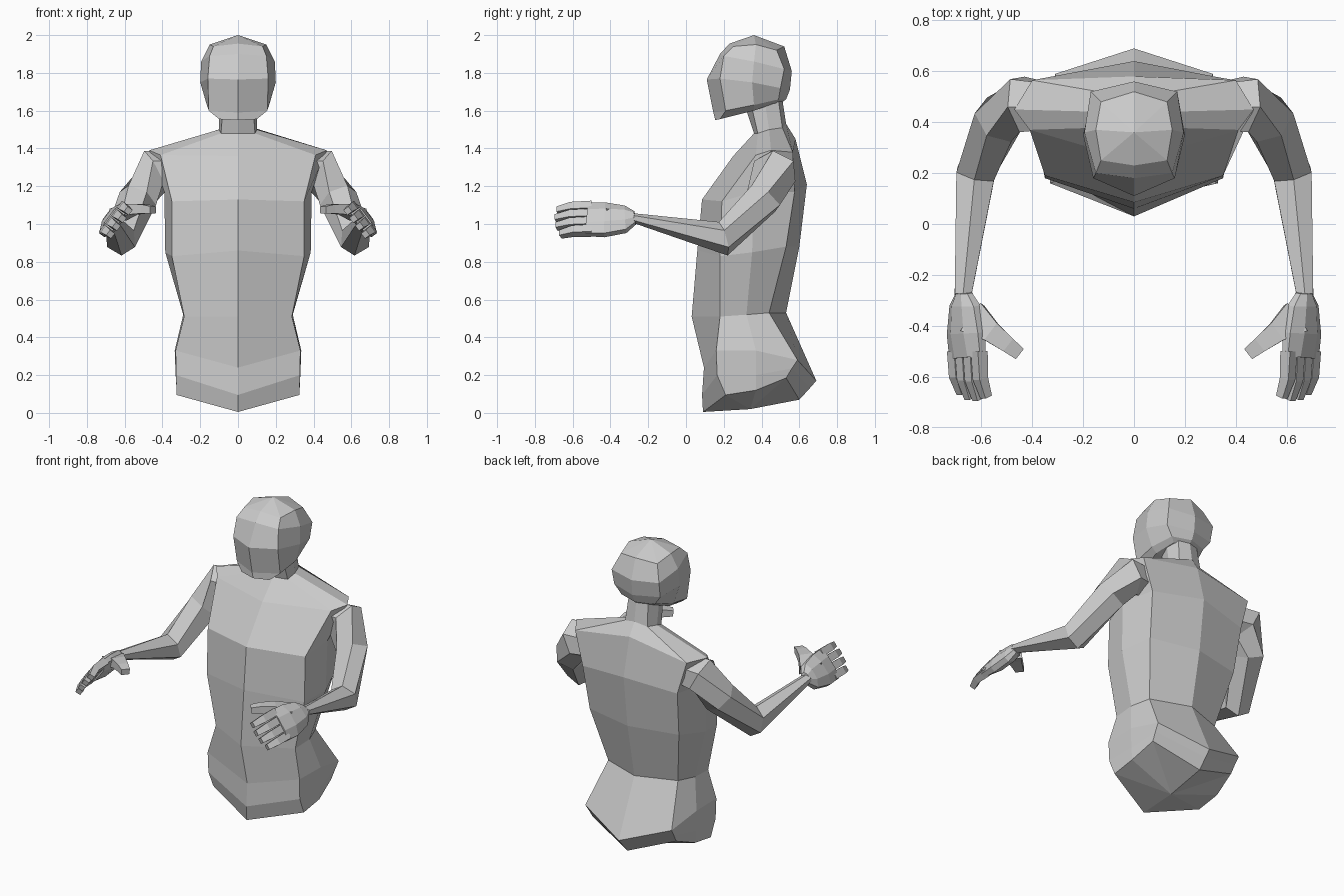
import bpy
import bmesh
from math import cos, sin, pi
from mathutils import Vector

cube = bpy.data.objects.get("Cube")
if cube:
    bpy.data.objects.remove(cube, do_unlink=True)

# One plain material for the whole figure
grey = bpy.data.materials.new("light grey")
grey.use_nodes = True
grey.diffuse_color = (0.6, 0.6, 0.6, 1)
grey.node_tree.nodes["Principled BSDF"].inputs["Base Color"].default_value = grey.diffuse_color


def loft(name, rings, start=None, end=None):
    """Skin a stack of rings; each end closes as a fan around its centre."""
    bm = bmesh.new()
    loops = [[bm.verts.new(p) for p in ring] for ring in rings]
    count = len(loops[0])
    for low, high in zip(loops, loops[1:]):
        for i in range(count):
            j = (i + 1) % count
            bm.faces.new((low[i], low[j], high[j], high[i]))
    for loop, centre in ((loops[0], start), (loops[-1], end)):
        if centre is None:
            centre = sum((v.co for v in loop), Vector()) / count
        tip = bm.verts.new(centre)
        for i in range(count):
            bm.faces.new((loop[i], loop[(i + 1) % count], tip))
    bmesh.ops.recalc_face_normals(bm, faces=bm.faces)
    mesh = bpy.data.meshes.new(name)
    bm.to_mesh(mesh)
    bm.free()
    mesh.materials.append(grey)
    obj = bpy.data.objects.new(name, mesh)
    bpy.context.collection.objects.link(obj)
    return obj


def section(front, corner, side, rear, back):
    """Symmetric ring; front and back lie on the centre line as (y, z)."""
    half = [corner, side, rear]
    mirrored = [(-x, y, z) for x, y, z in reversed(half)]
    return [(0, *front)] + half + [(0, *back)] + mirrored


def limb(name, path, up, sides, mirror, turn=0.0):
    """Tube along (centre, height radius, width radius) stations."""
    points = [Vector(p) for p, a, b in path]
    rings = []
    for k, (p, a, b) in enumerate(path):
        tangent = Vector()
        if k > 0:
            tangent += (points[k] - points[k - 1]).normalized()
        if k < len(path) - 1:
            tangent += (points[k + 1] - points[k]).normalized()
        tangent.normalize()
        across = tangent.cross(Vector(up)).normalized()
        rise = across.cross(tangent)
        ring = []
        for i in range(sides):
            angle = 2 * pi * (i + turn) / sides
            v = points[k] + rise * a * cos(angle) + across * b * sin(angle)
            ring.append((v.x * mirror, v.y, v.z))
        rings.append(ring)
    return loft(name, rings)


# Torso and neck, from the hips upward
loft("torso", [
    section((.09, .005), (.325, .21, .095), (.325, .37, .12), (.3, .53, .185), (.6, .07)),
    section((.085, .095), (.328, .165, .2), (.33, .37, .2), (.305, .56, .235), (.655, .13)),
    section((.095, .24), (.33, .16, .33), (.335, .37, .33), (.31, .59, .28), (.69, .17)),
    section((.03, .51), (.285, .18, .51), (.29, .32, .52), (.25, .44, .53), (.53, .53)),
    section((.06, .86), (.35, .18, .83), (.385, .35, .85), (.32, .53, .88), (.6, .88)),
    section((.085, 1.13), (.35, .19, 1.12), (.39, .36, 1.17), (.34, .575, 1.17), (.64, 1.21)),
    section((.25, 1.36), (.41, .37, 1.365), (.47, .45, 1.39), (.4, .565, 1.38), (.58, 1.45)),
    section((.36, 1.48), (.09, .38, 1.48), (.1, .44, 1.5), (.08, .51, 1.51), (.53, 1.53)),
    section((.32, 1.6), (.08, .35, 1.61), (.1, .42, 1.63), (.07, .49, 1.65), (.51, 1.66)),
], start=(0, .34, .02))

# Head, from the jaw to the crown
loft("head", [
    section((.155, 1.55), (.1, .18, 1.555), (.13, .36, 1.6), (.09, .47, 1.64), (.49, 1.63)),
    section((.145, 1.59), (.155, .21, 1.6), (.165, .36, 1.63), (.12, .49, 1.66), (.53, 1.66)),
    section((.11, 1.765), (.16, .18, 1.77), (.2, .35, 1.75), (.165, .5, 1.72), (.55, 1.71)),
    section((.18, 1.9), (.15, .2, 1.89), (.195, .36, 1.86), (.17, .52, 1.82), (.56, 1.81)),
    section((.23, 1.955), (.13, .25, 1.94), (.15, .37, 1.95), (.13, .48, 1.92), (.52, 1.94)),
], end=(0, .36, 2.0))

UP = (0, 0, 1)
ACROSS = Vector((-.6, 0, .8))   # little finger toward index finger
CURL = Vector((-.8, 0, -.6))    # direction the palm faces

for label, m in (("left", 1), ("right", -1)):
    # Shoulder, elbow and wrist
    limb(label + "_arm", [
        ((.3, .46, 1.28), .1, .1),
        ((.44, .47, 1.28), .122, .122),
        ((.53, .41, 1.135), .105, .105),
        ((.622, .197, .922), .092, .087),
        ((.672, -.28, 1.032), .025, .038),
    ], UP, 6, m)

    # Palm
    limb(label + "_palm", [
        ((.668, -.27, 1.032), .04, .03),
        ((.664, -.32, 1.025), .085, .045),
        ((.66, -.43, 1.022), .11, .048),
        ((.655, -.525, 1.025), .11, .034),
    ], ACROSS, 8, m, 0.5)

    # Fingers curl gently toward the palm
    for i, finger in enumerate(("index", "middle", "ring", "little")):
        base = Vector((.655, -.5, 1.028)) + ACROSS * (.078 - .052 * i)
        reach = (.18, .19, .185, .165)[i]
        limb(label + "_" + finger + "_finger", [
            (base, .033, .034),
            (base + Vector((0, -reach * .6, 0)) + CURL * .006, .032, .03),
            (base + Vector((0, -reach, 0)) + CURL * .034, .024, .024),
        ], ACROSS, 4, m, 0.5)

    # Thumb with a broad web at its base
    limb(label + "_thumb", [
        ((.635, -.37, 1.05), .045, .095),
        ((.56, -.425, 1.078), .04, .058),
        ((.495, -.475, 1.08), .034, .044),
        ((.45, -.51, 1.075), .026, .036),
    ], UP, 4, m, 0.5)
